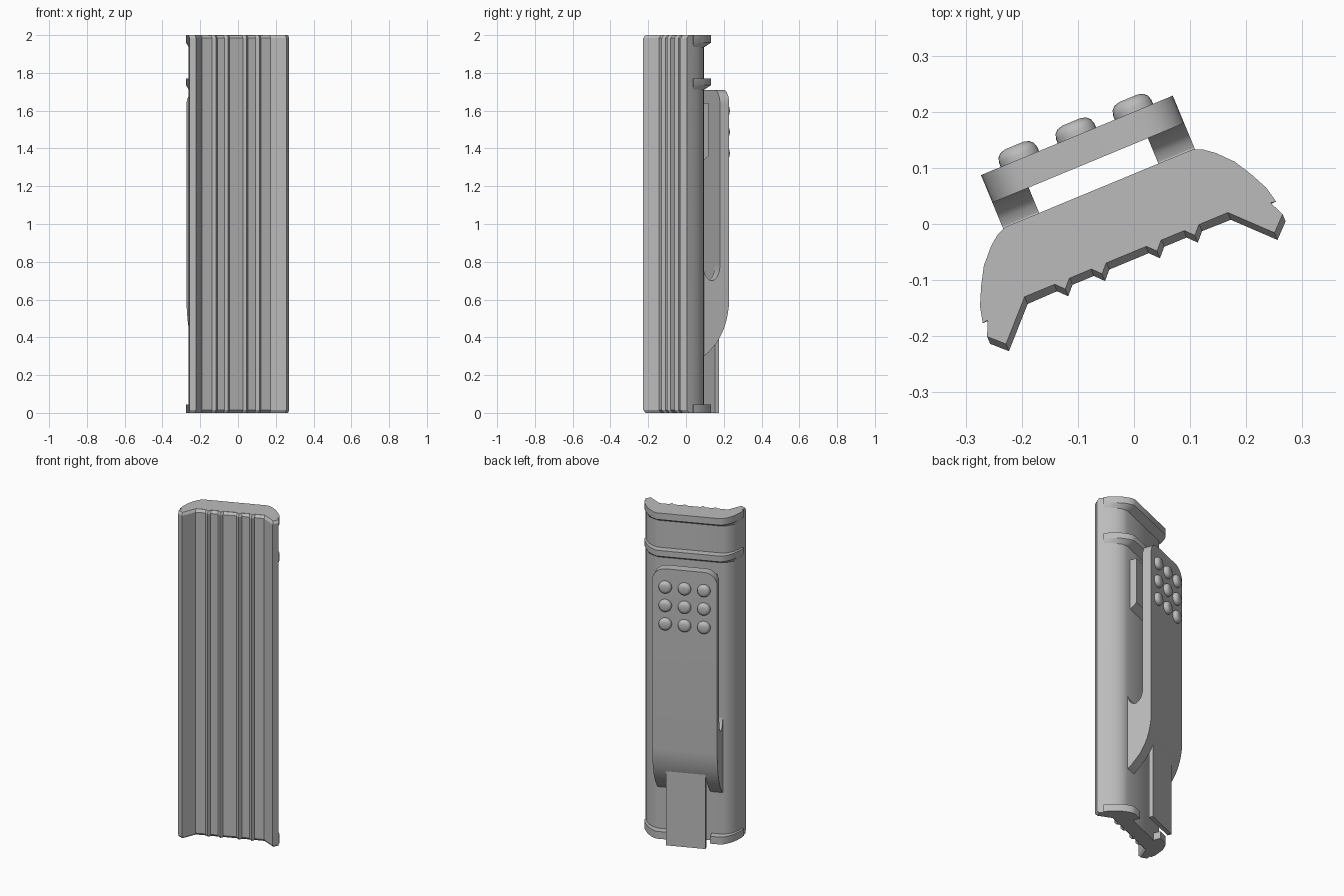
import bpy, bmesh, math
from mathutils import Vector

cube = bpy.data.objects.get("Cube")
if cube:
    bpy.data.objects.remove(cube, do_unlink=True)

grey = bpy.data.materials.new("plain_grey")
grey.use_nodes = True
grey.diffuse_color = (0.5, 0.5, 0.5, 1)
grey.node_tree.nodes["Principled BSDF"].inputs["Base Color"].default_value = (0.5, 0.5, 0.5, 1)

TURN = math.radians(22.5)      # the whole grip stands turned about z
ORIGIN = (-0.031, -0.013, 0)
parts = []


def finish(name, bm):
    bmesh.ops.recalc_face_normals(bm, faces=bm.faces)
    mesh = bpy.data.meshes.new(name)
    bm.to_mesh(mesh)
    bm.free()
    mesh.materials.append(grey)
    obj = bpy.data.objects.new(name, mesh)
    bpy.context.collection.objects.link(obj)
    obj.location = ORIGIN
    obj.rotation_euler.z = TURN
    parts.append(obj)
    return obj


def loft(rings):
    """Skin equal-length rings of points and cap both ends."""
    bm = bmesh.new()
    loops = [[bm.verts.new(p) for p in ring] for ring in rings]
    n = len(loops[0])
    for a, b in zip(loops, loops[1:]):
        for i in range(n):
            j = (i + 1) % n
            bm.faces.new((a[i], a[j], b[j], b[i]))
    bm.faces.new(loops[0])
    bm.faces.new(loops[-1])
    return bm


def upright(levels):
    return loft([[(u, v, z) for u, v in pts] for z, pts in levels])


def sideways(pts, u0, u1):
    return loft([[(u, v, z) for v, z in pts] for u in (u0, u1)])


def mirrored(half):
    return half + [(-u, v) for u, v in reversed(half)]


# Main body: ribbed front, rounded sides, flat back
front = [(-0.259, -0.124), (-0.196, -0.059)]
for c in (-0.124, -0.053, 0.053, 0.126):
    front += [(c - 0.015, -0.058), (c, -0.074), (c + 0.015, -0.058)]
front += [(0.196, -0.059), (0.259, -0.124)]
side = [(0.285, -0.099), (0.276, -0.065), (0.262, -0.03), (0.243, 0.002), (0.217, 0.025), (0.187, 0.04)]
back = mirrored(side)


def body_outline(inset):
    tips = [(u, v + (inset if i in (0, len(back) - 1) else 0)) for i, (u, v) in enumerate(back)]
    return [(u, v + inset) for u, v in front] + tips


finish("body", upright([(0, body_outline(0.014)), (0.015, body_outline(0)),
                        (1.985, body_outline(0)), (2, body_outline(0.014))]))

# Raised collars round the back, tapered underneath
wide = [(0.2, -0.045), (0.283, -0.06), (0.276, -0.03), (0.26, 0.003),
        (0.242, 0.034), (0.217, 0.061), (0.199, 0.075), (0.181, 0.083)]
slim = [(0.2, -0.045), (0.272, -0.06), (0.261, -0.03), (0.243, 0.002),
        (0.228, 0.015), (0.21, 0.027), (0.198, 0.034), (0.181, 0.04)]
for name, low, mid, top in (("top_collar", 1.935, 1.96, 2.0), ("upper_collar", 1.71, 1.735, 1.77)):
    finish(name, upright([(low, mirrored(slim)), (mid, mirrored(wide)), (top, mirrored(wide))]))

# Foot collar is split to leave room for the tongue
for name, s in (("foot_collar_left", 1), ("foot_collar_right", -1)):
    half = [(s * u, v) for u, v in wide + [(0.122, 0.083), (0.122, 0)]]
    finish(name, upright([(0, half), (0.045, half)]))

# Clip plate with its lower end sweeping towards the body
sweep = [(0.185, 0.6), (0.183, 0.565), (0.178, 0.53), (0.17, 0.493), (0.16, 0.46), (0.147, 0.428), (0.132, 0.4)]
plate = sideways([(0.132, 1.71), (0.185, 1.71)] + sweep, -0.185, 0.185)
corners = [e for e in plate.edges
           if all(v.co.z > 1.7 for v in e.verts) and abs(e.verts[0].co.x - e.verts[1].co.x) < 0.01]
bmesh.ops.bevel(plate, geom=corners, offset=0.075, segments=8, profile=0.5, affect='EDGES')
finish("clip_plate", plate)

# Two legs join the clip to the body below a round-bottomed gap
gap = [(0.085 + 0.047 * math.cos(math.pi * i / 10), 0.78 - 0.08 * math.sin(math.pi * i / 10)) for i in range(11)]
leg = [(0.132, 0.4), (0.115, 0.373), (0.095, 0.35), (0.067, 0.32), (0.03, 0.292), (0.03, 0.78)] + gap[::-1]
for name, u in (("clip_leg_left", 0.115), ("clip_leg_right", -0.185)):
    finish(name, sideways(leg, u, u + 0.07))

# Tongue running down from the clip, and the stop block behind it
finish("tongue", sideways([(0.133, 0), (0.158, 0), (0.158, 0.48), (0.133, 0.48)], -0.112, 0.112))
finish("stop_block", sideways([(0.03, 1.32), (0.08, 1.36), (0.08, 1.64), (0.03, 1.64)], -0.155, 0.155))

# Three by three thumb studs with rounded rims
for row in range(3):
    for col in range(3):
        centre = Vector(((col - 1) * 0.11, 0.18, 1.6 - row * 0.113))
        rings = []
        for r, h in ((0.037, 0), (0.037, 0.013), (0.034, 0.022), (0.028, 0.028), (0.018, 0.031)):
            rings.append([centre + Vector((r * math.cos(a * math.tau / 24), h, r * math.sin(a * math.tau / 24)))
                          for a in range(24)])
        finish(f"stud_{row}_{col}", loft(rings))

# Smooth the curves and keep hard edges
bpy.ops.object.select_all(action='DESELECT')
for obj in parts:
    obj.select_set(True)
bpy.context.view_layer.objects.active = parts[0]
bpy.ops.object.shade_smooth_by_angle(angle=math.radians(30))
